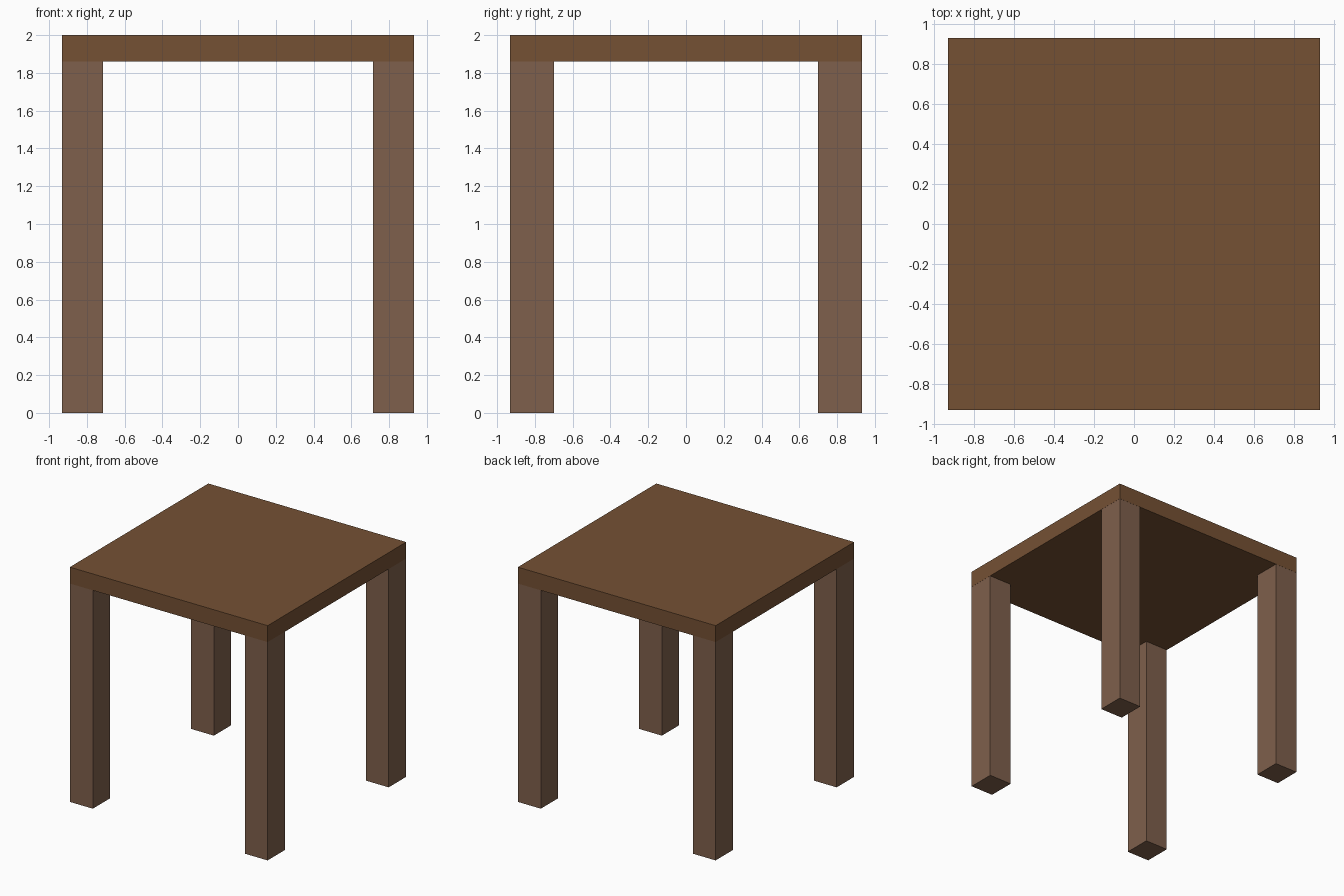
import bpy

if "Cube" in bpy.data.objects:
    bpy.data.objects.remove(bpy.data.objects["Cube"])


def material(name, rgb):
    mat = bpy.data.materials.new(name)
    mat.diffuse_color = (*rgb, 1)
    mat.use_nodes = True
    mat.node_tree.nodes["Principled BSDF"].inputs["Base Color"].default_value = mat.diffuse_color
    return mat


def box(name, lo, hi, mat):
    """Axis-aligned box between two corners."""
    centre = [(a + b) / 2 for a, b in zip(lo, hi)]
    bpy.ops.mesh.primitive_cube_add(size=1, location=centre)
    ob = bpy.context.object
    ob.name = ob.data.name = name
    ob.scale = [b - a for a, b in zip(lo, hi)]
    bpy.ops.object.transform_apply(location=False, rotation=False, scale=True)
    ob.data.materials.append(mat)
    return ob


top_wood = material("top_wood", (0.178, 0.082, 0.034))
leg_wood = material("leg_wood", (0.212, 0.117, 0.072))

# Table top slab
box("table_top", (-0.932, -0.932, 1.86), (0.932, 0.932, 2.0), top_wood)

# Four corner legs, let slightly into the slab, flush with its edges
OUT, LEG_X, LEG_Y, LEG_TOP = 0.931, 0.215, 0.233, 1.868
for side, sx in (("left", -1), ("right", 1)):
    for end, sy in (("front", -1), ("back", 1)):
        xs = sorted((sx * OUT, sx * (OUT - LEG_X)))
        ys = sorted((sy * OUT, sy * (OUT - LEG_Y)))
        box(f"{end}_{side}_leg", (xs[0], ys[0], 0), (xs[1], ys[1], LEG_TOP), leg_wood)
